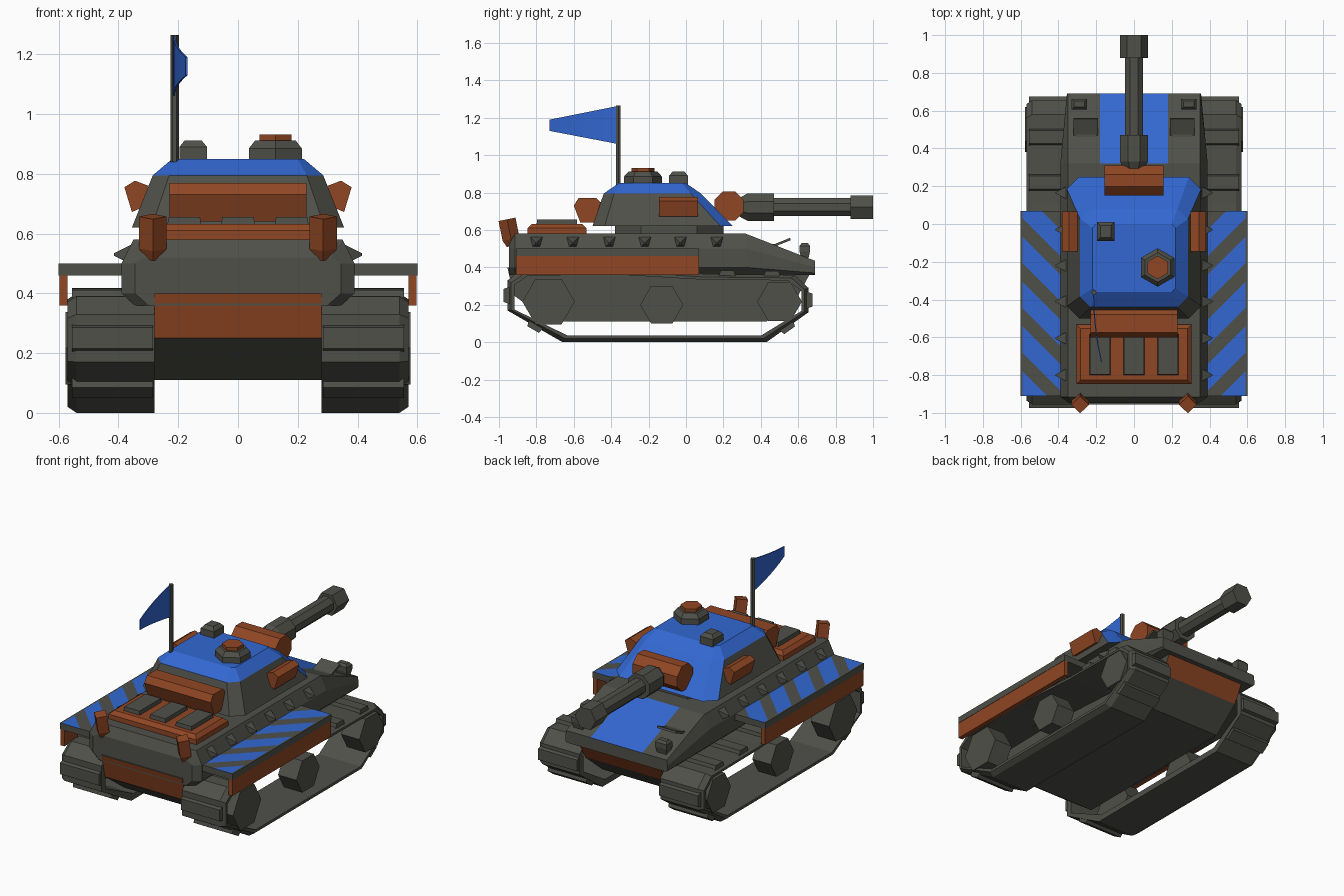
import bpy, bmesh, math
from mathutils import Vector

cube = bpy.data.objects.get("Cube")
if cube:
    bpy.data.objects.remove(cube)


def material(name, rgb):
    m = bpy.data.materials.new(name)
    m.use_nodes = True
    m.diffuse_color = (*rgb, 1)
    m.node_tree.nodes["Principled BSDF"].inputs["Base Color"].default_value = (*rgb, 1)
    return m


GRAY = material("armour gray", (0.08, 0.08, 0.068))
BLUE = material("paint blue", (0.032, 0.137, 0.64))
RUST = material("rust orange", (0.28, 0.062, 0.017))


def loft(name, rings, mats, closed=False, rule=None, cuts=(), mirror=False):
    """Skin a row of equal-sized rings; cut by planes and colour faces by rule."""
    bm = bmesh.new()
    rows = [[bm.verts.new(p) for p in r] for r in rings]
    n = len(rows[0])
    pairs = list(zip(rows, rows[1:])) + ([(rows[-1], rows[0])] if closed else [])
    for a, b in pairs:
        for i in range(n):
            j = (i + 1) % n
            bm.faces.new((a[i], a[j], b[j], b[i]))
    if not closed:
        bm.faces.new(rows[0])
        bm.faces.new(rows[-1])
    for co, no in cuts:
        bmesh.ops.bisect_plane(bm, geom=bm.verts[:] + bm.edges[:] + bm.faces[:],
                               plane_co=co, plane_no=no)
    bmesh.ops.recalc_face_normals(bm, faces=bm.faces[:])
    if rule:
        for f in bm.faces:
            f.material_index = rule(f.calc_center_median(), f.normal)
    me = bpy.data.meshes.new(name)
    bm.to_mesh(me)
    bm.free()
    for m in mats:
        me.materials.append(m)
    ob = bpy.data.objects.new(name, me)
    bpy.context.collection.objects.link(ob)
    if mirror:
        ob.modifiers.new("mirror", 'MIRROR').use_clip = False
    return ob


def rect(cx, cy, hx, hy, z):
    return [(cx - hx, cy - hy, z), (cx + hx, cy - hy, z),
            (cx + hx, cy + hy, z), (cx - hx, cy + hy, z)]


def block(name, cx, cy, hx, hy, levels, mat, **kw):
    """Stacked rectangles; levels are (z, inset)."""
    return loft(name, [rect(cx, cy, hx - i, hy - i, z) for z, i in levels], [mat], **kw)


def along_x(name, profile, x0, x1, mats, **kw):
    return loft(name, [[(x, y, z) for y, z in profile] for x in (x0, x1)], mats, **kw)


def rod(name, sections, sides, mat, turn=0.0, **kw):
    """Polygonal tube through (point, radius) sections."""
    axis = Vector(sections[-1][0]) - Vector(sections[0][0])
    q = axis.to_track_quat('Z', 'Y')
    rings = []
    for p, r in sections:
        rings.append([Vector(p) + q @ Vector((r * math.cos(turn + math.tau * k / sides),
                                              r * math.sin(turn + math.tau * k / sides), 0))
                      for k in range(sides)])
    return loft(name, rings, [mat], **kw)


# Lower hull with painted end plates
along_x("lower_hull", [(-0.73, 0.11), (0.43, 0.11), (0.6, 0.25), (0.67, 0.38),
                       (0.6, 0.4), (-0.955, 0.4), (-0.92, 0.25)], -0.28, 0.28, [GRAY, RUST],
        rule=lambda c, n: int(abs(n.y) > 0.6 and c.z > 0.25))


# Upper hull with a blue glacis panel
def hull_ring(y, half):
    return [(x, y, z) for x, z in half] + [(-x, y, z) for x, z in reversed(half)]


loft("upper_hull", [
    hull_ring(-0.947, [(0.3, 0.36), (0.345, 0.4), (0.345, 0.5), (0.31, 0.52)]),
    hull_ring(-0.915, [(0.345, 0.36), (0.39, 0.4), (0.39, 0.5), (0.35, 0.58)]),
    hull_ring(0.32, [(0.345, 0.36), (0.39, 0.4), (0.39, 0.5), (0.35, 0.58)]),
    hull_ring(0.69, [(0.345, 0.36), (0.355, 0.37), (0.355, 0.4), (0.35, 0.435)])],
    [GRAY, BLUE], cuts=[((s, 0, 0), (1, 0, 0)) for s in (-0.18, 0.18)],
    rule=lambda c, n: int(n.z > 0.5 and c.y > 0.4 and abs(c.x) < 0.18))

# Pyramid studs along the hull sides
for y in (-0.8, -0.605, -0.41, -0.22, -0.03, 0.165):
    loft("side_stud", [[(x, y + a * h, 0.53 + b * h) for a, b in
                        ((-1, -1), (1, -1), (1, 1), (-1, 1))]
                       for x, h in ((0.36, 0.032), (0.415, 0.004))], [GRAY], mirror=True)

# Fenders with diagonal stripes, and skirts
PERIOD, START, BAND = 0.2375, -0.42, 0.14
edges = [START - k * PERIOD - d for k in range(5) for d in (0, BAND)]
loft("fender", [rect(0.485, -0.42, 0.115, 0.49, z) for z in (0.46, 0.5)], [GRAY, BLUE],
     cuts=[((0, c, 0), (-1, 1, 0)) for c in edges] + [((0.59, 0, 0), (1, 0, 0))],
     rule=lambda c, n: int(n.z > 0.9 and c.x < 0.59 and c.y - c.x < START
                           and (START - c.y + c.x) % PERIOD < BAND),
     mirror=True)
block("side_skirt", 0.584, -0.42, 0.014, 0.49, [(0.36, 0), (0.46, 0)], RUST, mirror=True)

# Track belts
PATH = [(-0.66, 0), (0.43, 0), (0.655, 0.16), (0.655, 0.29), (0.58, 0.36),
        (0.1, 0.365), (-0.4, 0.4), (-0.88, 0.39), (-0.955, 0.33), (-0.955, 0.17)]


def belt_ring(x, inset):
    return [(x, -0.15 + (y + 0.15) * (1 - inset / 0.8), 0.2 + (z - 0.2) * (1 - inset / 0.2))
            for y, z in PATH]


loft("track_belt", [belt_ring(0.28, 0), belt_ring(0.54, 0), belt_ring(0.57, 0.02),
                    belt_ring(0.57, 0.037), belt_ring(0.28, 0.037)],
     [GRAY], closed=True, mirror=True)

# Raised track cleats on every run but the ground one
for i in range(1, len(PATH)):
    a, b = Vector(PATH[i]), Vector(PATH[(i + 1) % len(PATH)])
    run = b - a
    if run.length < 0.11:
        continue
    d = run.normalized()
    out = Vector((d.y, -d.x))
    count = max(1, round(run.length / 0.24))
    for k in range(count):
        m = a + run * ((k + 0.5) / count)
        prof = [m - d * 0.045 - out * 0.01, m - d * 0.035 + out * 0.02,
                m + d * 0.035 + out * 0.02, m + d * 0.045 - out * 0.01]
        along_x("track_cleat", prof, 0.285, 0.555, [GRAY], mirror=True)

# Road wheels
for y, z, r in ((-0.735, 0.217, 0.14), (-0.13, 0.2, 0.115), (0.5, 0.217, 0.12)):
    hexagon = [(y + r * math.cos(k * math.pi / 3), z + r * math.sin(k * math.pi / 3))
               for k in range(6)]
    along_x("road_wheel", hexagon, 0.45, 0.578, [GRAY], mirror=True)


# Turret and its ring
def octagon(hx, y0, y1, c, z):
    return [(-hx + c, y0, z), (hx - c, y0, z), (hx, y0 + c, z), (hx, y1 - c, z),
            (hx - c, y1, z), (-hx + c, y1, z), (-hx, y1 - c, z), (-hx, y0 + c, z)]


loft("turret_ring", [octagon(0.29, -0.38, 0.2, 0.14, z) for z in (0.57, 0.63)], [GRAY])
loft("turret", [octagon(0.355, -0.5, 0.25, 0.065, 0.62),
                octagon(0.285, -0.44, 0.08, 0.055, 0.795),
                octagon(0.22, -0.36, 0.0, 0.02, 0.85)], [GRAY, BLUE],
     rule=lambda c, n: int(c.z > 0.79 or n.y > 0.3))

# Gun
rod("gun_mantlet", [((-0.155, 0.23, 0.728), 0.085), ((0.155, 0.23, 0.728), 0.085)],
    8, RUST, turn=math.pi / 8)
rod("gun_sleeve", [((0, 0.27, 0.722), 0.045), ((0, 0.33, 0.722), 0.08),
                   ((0, 0.47, 0.722), 0.08)], 8, GRAY, turn=math.pi / 8)
rod("gun_barrel", [((0, 0.45, 0.722), 0.052), ((0, 0.9, 0.722), 0.052)], 8, GRAY,
    turn=math.pi / 8)
rod("gun_muzzle", [((0, 0.88, 0.722), 0.073), ((0, 1.0, 0.722), 0.073)], 6, GRAY)

# Roof fittings
rod("cupola", [((0.125, -0.23, 0.84), 0.102), ((0.125, -0.23, 0.885), 0.102),
               ((0.125, -0.23, 0.912), 0.078)], 6, GRAY, turn=math.pi / 6)
rod("cupola_hatch", [((0.125, -0.23, 0.9), 0.062), ((0.125, -0.23, 0.932), 0.062)],
    6, RUST, turn=math.pi / 6)
block("roof_sight", -0.15, -0.04, 0.046, 0.05, [(0.84, 0), (0.89, 0), (0.912, 0.018)], GRAY)

# Turret stowage
along_x("rear_stowage", [(-0.6, 0.73), (-0.575, 0.77), (-0.48, 0.77), (-0.45, 0.74),
                         (-0.46, 0.64), (-0.565, 0.64)], -0.23, 0.23, [RUST])
pod = [(0.3, 0.76), (0.345, 0.777), (0.38, 0.755), (0.355, 0.672), (0.325, 0.685)]
loft("side_stowage", [[(x, y, z) for x, z in pod] for y in (-0.145, 0.065)], [RUST], mirror=True)

# Engine deck, grilles and exhausts
block("engine_deck", 0, -0.69, 0.305, 0.158, [(0.57, 0), (0.61, 0), (0.632, 0.022)], RUST)
for x in (-0.18, 0, 0.18):
    block("engine_grille", x, -0.69, 0.057, 0.11, [(0.62, 0), (0.656, 0.004)], GRAY)
rod("exhaust", [((0.285, -0.928, 0.515), 0.03), ((0.285, -0.935, 0.55), 0.046),
                ((0.285, -0.957, 0.657), 0.046)], 4, RUST, mirror=True)

# Glacis lamps and raised flaps
block("lamp", 0.29, 0.635, 0.04, 0.028, [(0.44, 0.01), (0.485, 0), (0.515, 0), (0.53, 0.012)],
      GRAY, mirror=True)
along_x("glacis_flap", [(0.465, 0.508), (0.56, 0.545), (0.556, 0.558), (0.462, 0.52)],
        0.19, 0.32, [GRAY], mirror=True)
along_x("flap_hinge", [(0.455, 0.5), (0.49, 0.5), (0.49, 0.525), (0.46, 0.525)],
        0.2, 0.31, [GRAY], mirror=True)

# Antenna and pennant
rod("antenna", [((-0.212, -0.362, 0.84), 0.014), ((-0.212, -0.362, 1.265), 0.014)], 6, GRAY)
rings = []
for k in range(7):
    t = k / 6
    y, x = -0.365 - 0.365 * t, -0.214 + 0.042 * t * t
    lo, hi = 1.06 + 0.07 * t, 1.263 - 0.073 * t
    rings.append([(x - 0.003, y, lo), (x + 0.003, y, lo), (x + 0.003, y, hi), (x - 0.003, y, hi)])
loft("pennant", rings, [BLUE])
